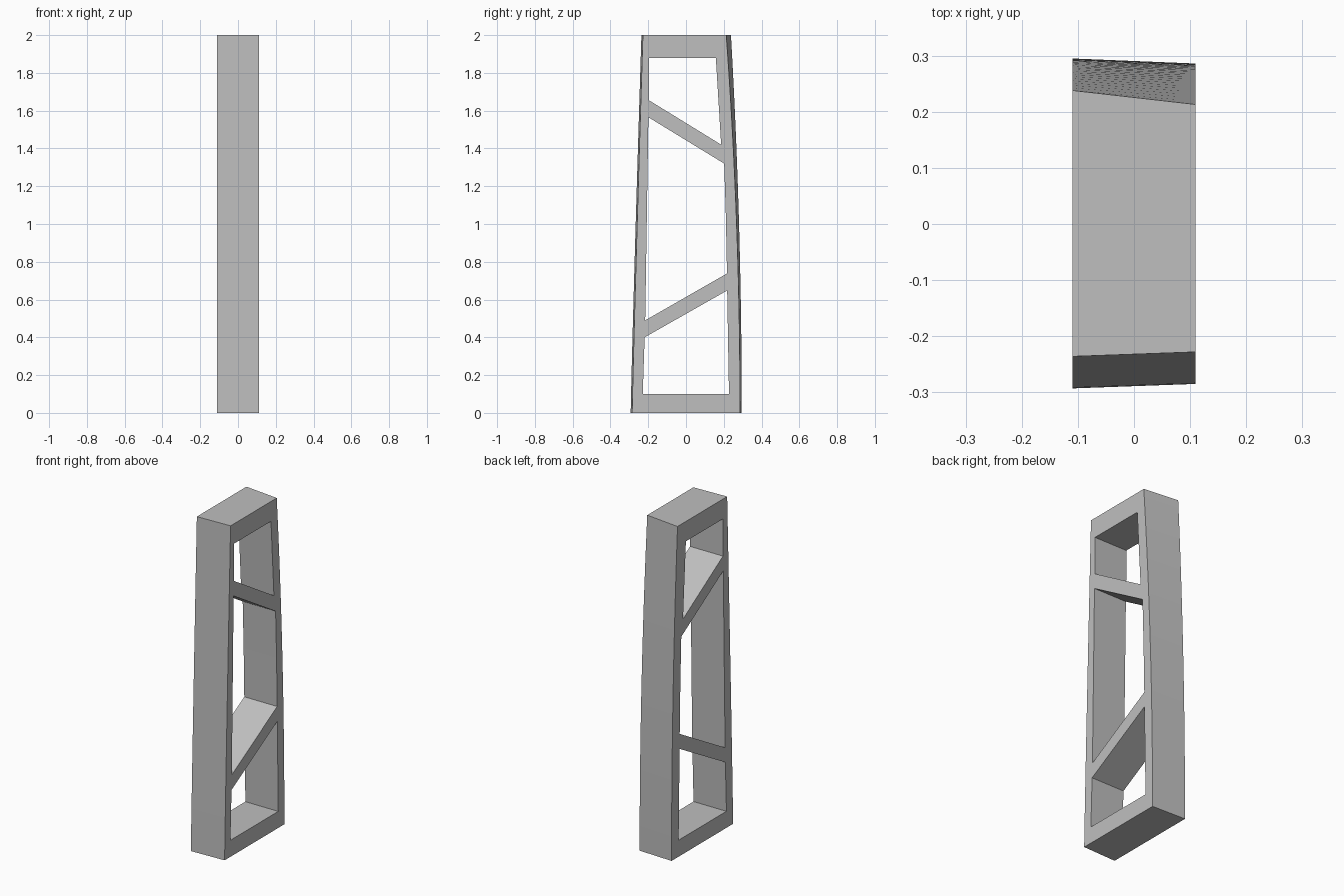
import bpy, bmesh

if "Cube" in bpy.data.objects:
    bpy.data.objects.remove(bpy.data.objects["Cube"])

W = 0.11        # half width along x
STEPS = 24      # levels along the curved back

grey = bpy.data.materials.new("light grey")
grey.diffuse_color = (0.52, 0.52, 0.52, 1)
grey.use_nodes = True
grey.node_tree.nodes["Principled BSDF"].inputs["Base Color"].default_value = grey.diffuse_color


def make_object(name, bm):
    bmesh.ops.recalc_face_normals(bm, faces=bm.faces)
    mesh = bpy.data.meshes.new(name)
    bm.to_mesh(mesh)
    bm.free()
    mesh.materials.append(grey)
    ob = bpy.data.objects.new(name, mesh)
    bpy.context.collection.objects.link(ob)
    return ob


def loft(name, rings):
    """Skin a list of equal-length closed rings and cap both ends."""
    bm = bmesh.new()
    rows = [[bm.verts.new(p) for p in ring] for ring in rings]
    for a, b in zip(rows, rows[1:]):
        for i in range(len(a)):
            j = (i + 1) % len(a)
            bm.faces.new((a[i], a[j], b[j], b[i]))
    bm.faces.new(rows[0][::-1])
    bm.faces.new(rows[-1])
    return make_object(name, bm)


# Tapered body: nearly straight front, gently bowed back, skewed across x
def section(z):
    t = z / 2
    front, back = t ** 1.1, t ** 2
    return [(-W, -0.293 + 0.057 * front, z), (W, -0.285 + 0.057 * front, z),
            (W, 0.286 - 0.073 * back, z), (-W, 0.295 - 0.057 * back, z)]


frame = loft("braced_frame", [section(2 * i / STEPS) for i in range(STEPS + 1)])

# Openings (y, z) that leave the side rails and two diagonal braces
openings = {
    "upper_opening": [(-0.195, 1.88), (0.158, 1.88), (0.186, 1.42), (-0.196, 1.655)],
    "middle_opening": [(-0.199, 1.565), (0.202, 1.32), (0.211, 1.04),
                       (0.217, 0.738), (-0.216, 0.49)],
    "lower_opening": [(-0.219, 0.40), (0.218, 0.648), (0.2275, 0.10), (-0.229, 0.10)],
}
cutters = []
for name, outline in openings.items():
    cutter = loft(name, [[(x, y, z) for y, z in outline] for x in (-0.3, 0.3)])
    cutter.hide_render = True
    mod = frame.modifiers.new(name, 'BOOLEAN')
    mod.operation = 'DIFFERENCE'
    mod.solver = 'EXACT'
    mod.object = cutter
    cutters.append(cutter)

# Apply the cuts and drop the helpers
deps = bpy.context.evaluated_depsgraph_get()
cut_mesh = bpy.data.meshes.new_from_object(frame.evaluated_get(deps))
frame.modifiers.clear()
frame.data = cut_mesh
for cutter in cutters:
    bpy.data.objects.remove(cutter)

bpy.context.view_layer.objects.active = frame
frame.select_set(True)
bpy.ops.object.shade_smooth_by_angle()
